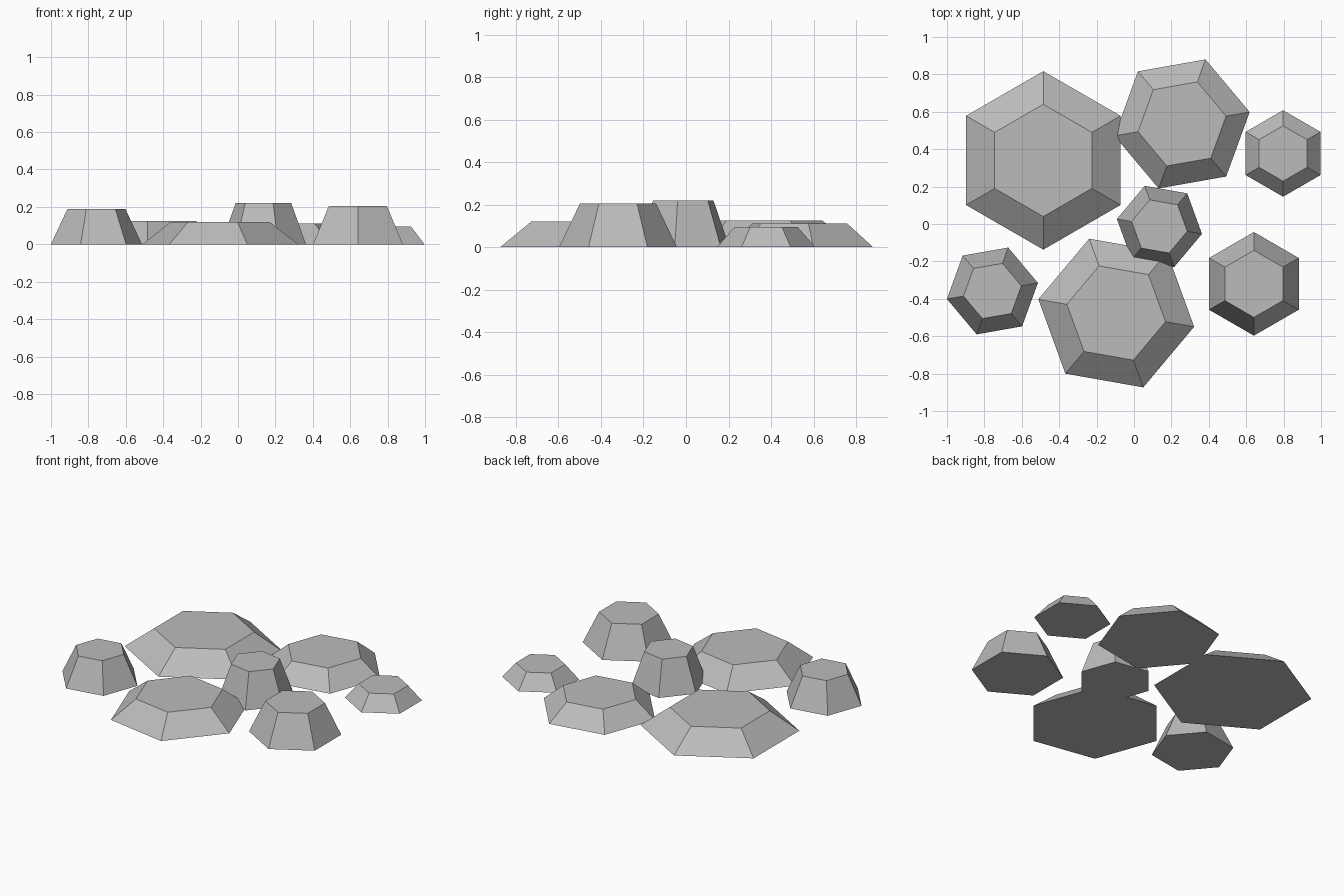
import bpy
import math

if "Cube" in bpy.data.objects:
    bpy.data.objects.remove(bpy.data.objects["Cube"])

grey = bpy.data.materials.new("stone_grey")
grey.diffuse_color = (0.5, 0.5, 0.5, 1)
grey.use_nodes = True
grey.node_tree.nodes["Principled BSDF"].inputs["Base Color"].default_value = grey.diffuse_color


def stone(name, x, y, base, top, height, turn):
    """Six-sided stepping stone with sloped sides; turn is a corner's angle in degrees."""
    bpy.ops.mesh.primitive_cone_add(vertices=6, radius1=base, radius2=top,
                                    depth=height, location=(x, y, height / 2),
                                    rotation=(0, 0, math.radians(turn - 90)))
    obj = bpy.context.object
    obj.name = name
    obj.data.materials.append(grey)


# Wide, low stones
stone("wide_stone_back_left", -0.485, 0.34, 0.477, 0.30, 0.125, 90)
stone("wide_stone_back", 0.257, 0.535, 0.367, 0.239, 0.11, 10)
stone("wide_stone_front", -0.095, -0.476, 0.423, 0.268, 0.12, -10)

# Small, low stone
stone("small_stone_right", 0.797, 0.377, 0.231, 0.148, 0.095, 90)

# Small, tall stones
stone("tall_stone_middle", 0.136, -0.013, 0.231, 0.151, 0.22, -10)
stone("tall_stone_left", -0.757, -0.358, 0.247, 0.157, 0.19, 10)
stone("tall_stone_right", 0.641, -0.32, 0.277, 0.179, 0.205, 90)
